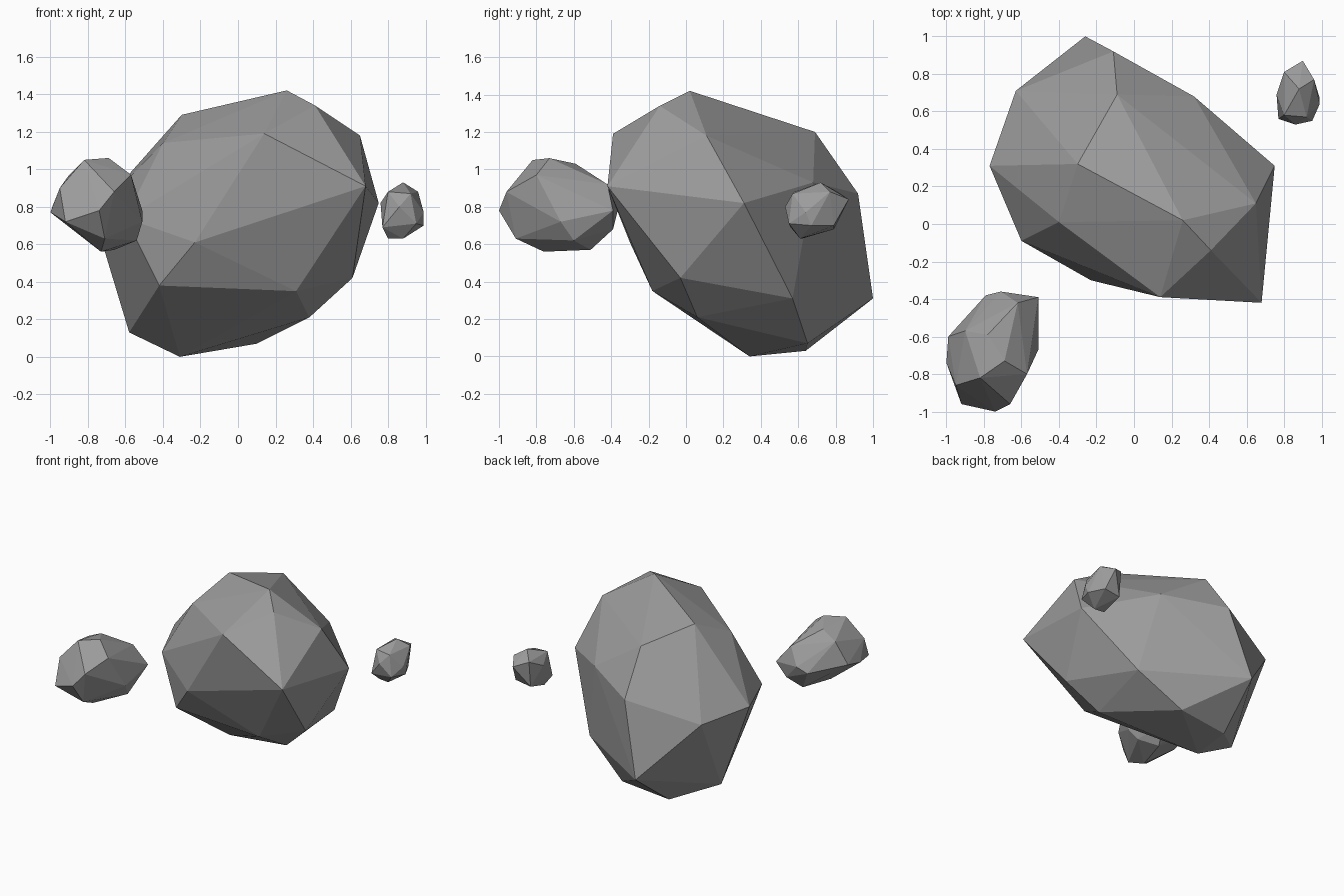
import bpy
import bmesh
from mathutils import Vector

default_cube = bpy.data.objects.get("Cube")
if default_cube:
    bpy.data.objects.remove(default_cube, do_unlink=True)

# Single stone colour
STONE = (0.33, 0.33, 0.33, 1.0)
stone = bpy.data.materials.new("grey_stone")
stone.use_nodes = True
stone.diffuse_color = STONE
shader = next(node for node in stone.node_tree.nodes if node.type == "BSDF_PRINCIPLED")
shader.inputs["Base Color"].default_value = STONE
shader.inputs["Roughness"].default_value = 0.9


def make_rock(name, *corner_groups):
    """Flat-faced boulder: the convex skin around its corners, in hundredths of a unit."""
    bm = bmesh.new()
    for group in corner_groups:
        for corner in group:
            bm.verts.new(Vector(corner) / 100)
    hull = bmesh.ops.convex_hull(bm, input=bm.verts[:], use_existing_faces=False)
    # Drop any corner that ended up inside the skin
    inside = {item for item in hull["geom_interior"] if isinstance(item, bmesh.types.BMVert)}
    bmesh.ops.delete(bm, geom=list(inside), context="VERTS")
    bmesh.ops.recalc_face_normals(bm, faces=bm.faces[:])
    for face in bm.faces:
        face.smooth = False

    mesh = bpy.data.meshes.new(name)
    bm.to_mesh(mesh)
    bm.free()
    mesh.materials.append(stone)
    rock = bpy.data.objects.new(name, mesh)
    bpy.context.scene.collection.objects.link(rock)
    return rock


# Large central boulder: crown, waist, then underside
large_crown = [
    (26, 2, 142), (41, -14, 134), (14, -39, 119), (65, 11, 118),
    (-30, 32, 129), (-40, 1, 114), (-9, 69, 120),
]
large_waist = [
    (68, -42, 91), (75, 31, 82), (32, 68, 93), (-11, 92, 87),
    (-63, 71, 73), (-77, 31, 76), (-60, -9, 74), (-23, -30, 61),
]
large_underside = [
    (-42, -17, 38), (31, -18, 35), (61, -3, 42), (38, 6, 21), (44, 57, 31),
    (-26, 100, 31), (10, 65, 7), (-30, 64, 3), (-31, 34, 0), (-58, 39, 13),
]
make_rock("large_rock", large_crown, large_waist, large_underside)

# Medium rock at the front
medium_crown = [
    (-69, -73, 106), (-82, -82, 105), (-78, -59, 103), (-57, -80, 97),
    (-62, -42, 92), (-90, -57, 97),
]
medium_waist = [
    (-95, -86, 90), (-66, -96, 88), (-74, -100, 78), (-92, -96, 72),
    (-100, -74, 77), (-99, -60, 80), (-79, -38, 76), (-71, -36, 80),
    (-51, -39, 78), (-51, -67, 72),
]
medium_underside = [(-71, -91, 63), (-73, -76, 56), (-66, -51, 57), (-54, -60, 62), (-60, -39, 68)]
make_rock("medium_rock", medium_crown, medium_waist, medium_underside)

# Small rock at the back
small_crown = [(88, 72, 93), (80, 81, 88), (80, 58, 88), (96, 77, 88), (92, 57, 87)]
small_waist = [(90, 87, 84), (99, 64, 77), (86, 53, 80), (76, 69, 82)]
small_underside = [
    (95, 55, 71), (77, 56, 69), (99, 67, 70), (93, 79, 70),
    (80, 79, 68), (88, 61, 63), (80, 62, 63),
]
make_rock("small_rock", small_crown, small_waist, small_underside)
